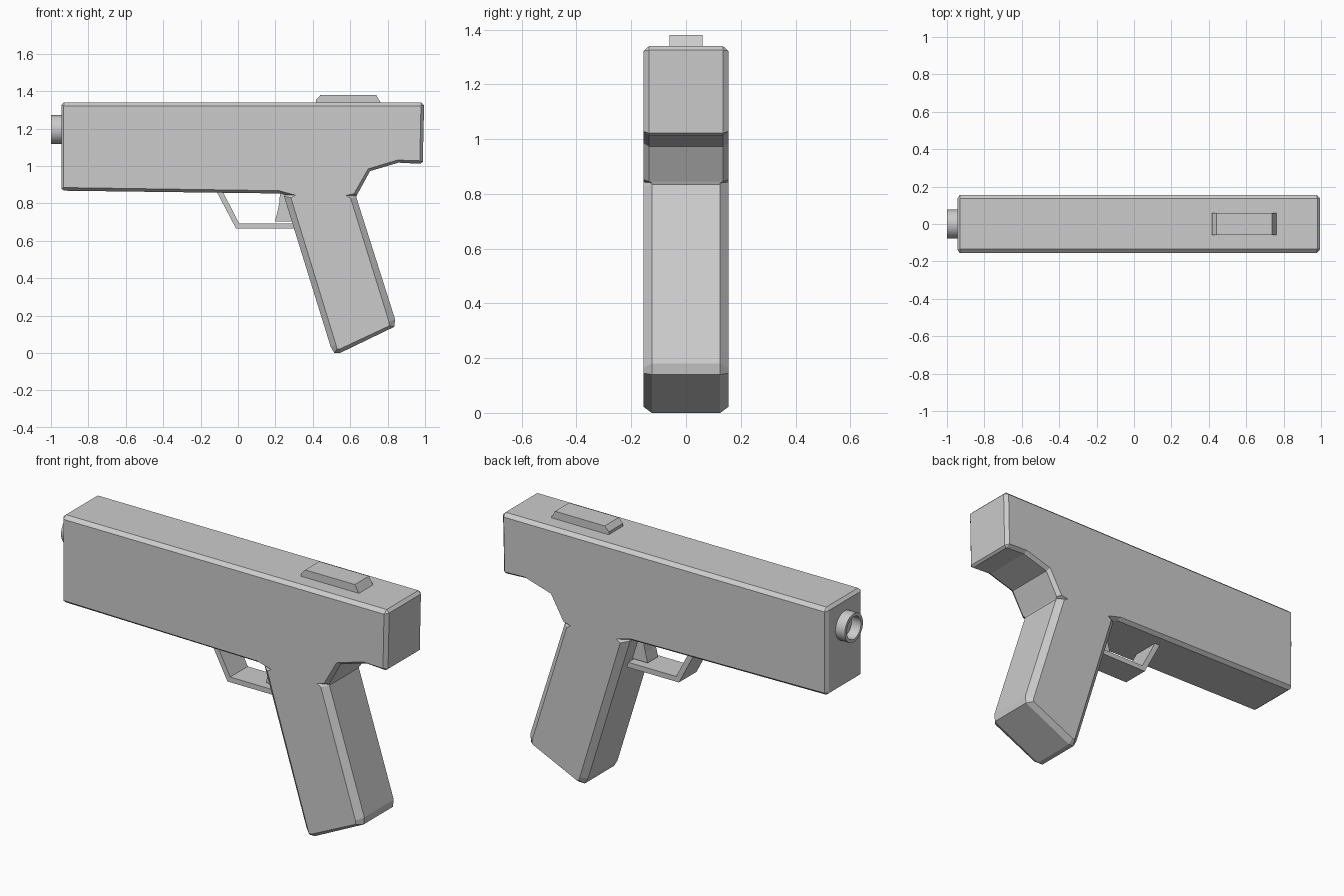
import bpy, bmesh, math

if "Cube" in bpy.data.objects:
    bpy.data.objects.remove(bpy.data.objects["Cube"])

grey = bpy.data.materials.new("mid_grey")
grey.diffuse_color = (0.6, 0.6, 0.6, 1)
grey.use_nodes = True
grey.node_tree.nodes["Principled BSDF"].inputs["Base Color"].default_value = grey.diffuse_color


def finish(name, bm):
    bmesh.ops.remove_doubles(bm, verts=bm.verts, dist=0.0005)
    bmesh.ops.recalc_face_normals(bm, faces=bm.faces)
    mesh = bpy.data.meshes.new(name)
    bm.to_mesh(mesh)
    bm.free()
    mesh.materials.append(grey)
    obj = bpy.data.objects.new(name, mesh)
    bpy.context.collection.objects.link(obj)
    return obj


def loft(name, rings, caps=True, closed=False):
    """Join matching point rings with quads."""
    bm = bmesh.new()
    loops = [[bm.verts.new(p) for p in r] for r in rings]
    pairs = list(zip(loops, loops[1:]))
    if closed:
        pairs.append((loops[-1], loops[0]))
    for a, b in pairs:
        for i in range(len(a)):
            j = (i + 1) % len(a)
            bm.faces.new((a[i], a[j], b[j], b[i]))
    if caps:
        bm.faces.new(loops[0][::-1])
        bm.faces.new(loops[-1])
    return finish(name, bm)


def plate(name, outline, half):
    """Side outline pushed straight through the width."""
    return loft(name, [[(x, y, z) for x, z in outline] for y in (-half, half)])


# Body and grip: (rim x, rim z, rim half width, side face x, side face z)
S, G, W = 0.135, 0.125, 0.155
outline = [
    (-0.945, 1.325, S, -0.932, 1.322), (-0.93, 1.34, S, -0.932, 1.322),
    (0.98, 1.34, S, 0.978, 1.322), (0.995, 1.325, S, 0.978, 1.322),
    (0.988, 1.022, S, 0.972, 1.028), (0.975, 1.012, S, 0.972, 1.028),
    (0.858, 1.018, S, 0.853, 1.032), (0.706, 0.973, S, 0.696, 0.985),
    (0.636, 0.845, S, 0.62, 0.852), (0.634, 0.84, G, 0.577, 0.843),
    (0.632, 0.835, G, 0.602, 0.828),
    (0.84, 0.18, G, 0.808, 0.165), (0.835, 0.14, G, 0.808, 0.145),
    (0.545, 0.0, G, 0.545, 0.022), (0.515, 0.0, G, 0.53, 0.022),
    (0.495, 0.035, G, 0.525, 0.04),
    (0.246, 0.838, G, 0.283, 0.83), (0.25, 0.846, G, 0.307, 0.844),
    (0.23, 0.853, S, 0.22, 0.868),
    (-0.93, 0.868, S, -0.932, 0.885), (-0.945, 0.88, S, -0.932, 0.885),
]
rings = [[(ix, -W, iz) for _, _, _, ix, iz in outline],
         [(x, -h, z) for x, z, h, _, _ in outline],
         [(x, h, z) for x, z, h, _, _ in outline],
         [(ix, W, iz) for _, _, _, ix, iz in outline]]
loft("body_and_grip", rings)

# Raised block on top
plate("top_block", [(0.418, 1.33), (0.418, 1.355), (0.442, 1.381),
                    (0.738, 1.381), (0.765, 1.335), (0.765, 1.33)], 0.06)

# Loop under the body and the curved lever inside it
plate("guard", [(-0.118, 0.87), (-0.01, 0.665), (0.32, 0.665),
                (0.32, 0.693), (0.006, 0.693), (-0.085, 0.87)], 0.075)
plate("lever", [(0.225, 0.87), (0.222, 0.81), (0.212, 0.76), (0.197, 0.703),
                (0.31, 0.703), (0.27, 0.87)], 0.045)

# Hollow round tube at the front end
N = 32


def circle(x, r):
    return [(x, r * math.cos(2 * math.pi * i / N),
             1.195 + r * math.sin(2 * math.pi * i / N)) for i in range(N)]


tube = loft("front_tube", [circle(-0.93, 0.077), circle(-1.0, 0.077),
                           circle(-1.0, 0.06), circle(-0.93, 0.06)],
            caps=False, closed=True)
bpy.context.view_layer.objects.active = tube
tube.select_set(True)
bpy.ops.object.shade_smooth_by_angle(angle=math.radians(35))
